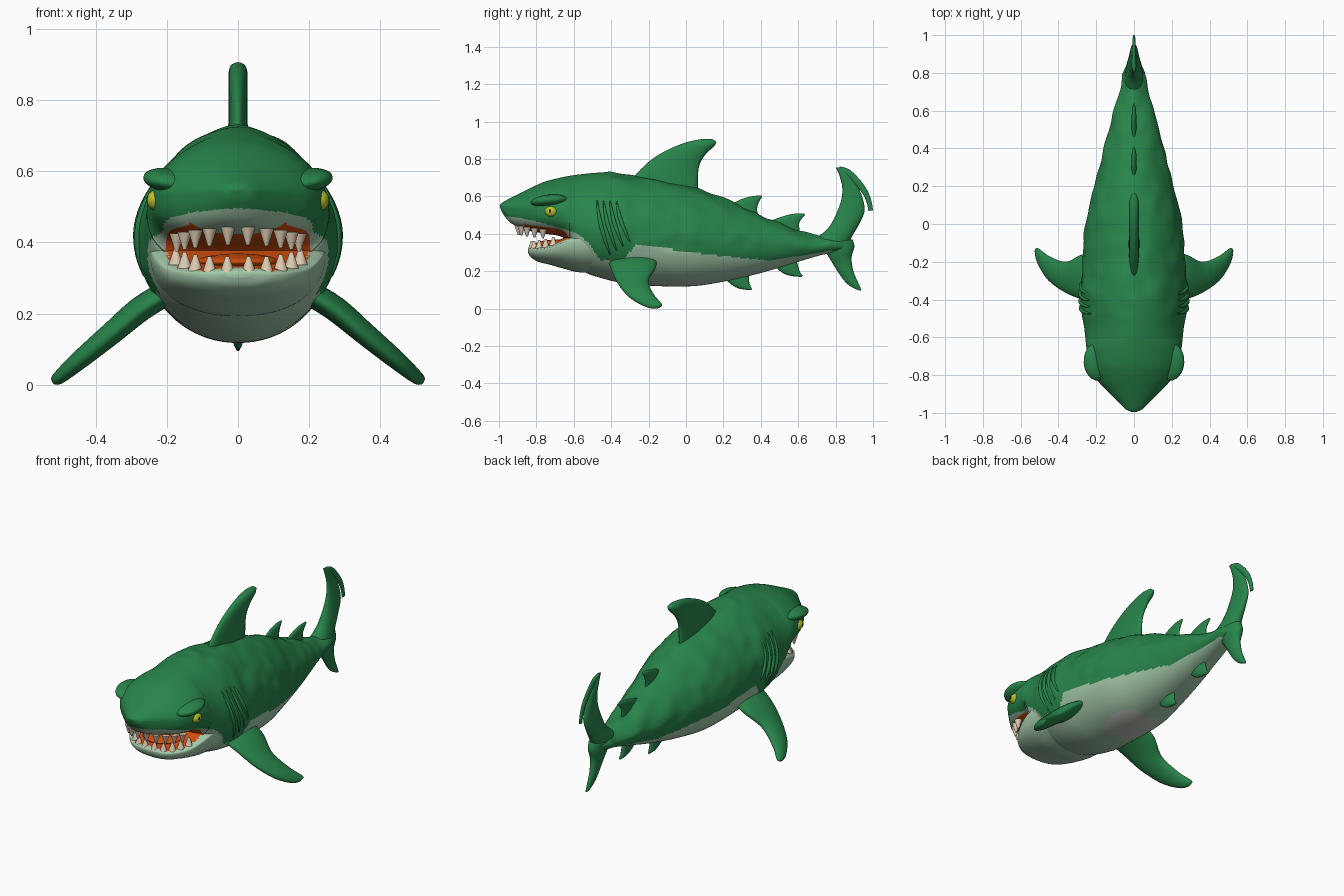
import bpy, bmesh, math
from mathutils import Vector, noise

if "Cube" in bpy.data.objects:
    bpy.data.objects.remove(bpy.data.objects["Cube"])


def material(name, rgb):
    m = bpy.data.materials.new(name)
    m.diffuse_color = (*rgb, 1)
    m.use_nodes = True
    m.node_tree.nodes["Principled BSDF"].inputs["Base Color"].default_value = m.diffuse_color
    return m


GREEN = material("skin green", (0.021, 0.235, 0.070))
PALE = material("belly pale green", (0.37, 0.58, 0.40))
GREY = material("belly grey patch", (0.53, 0.56, 0.50))
ORANGE = material("mouth orange", (0.62, 0.075, 0.004))
IVORY = material("tooth ivory", (0.72, 0.60, 0.45))
YELLOW = material("eye yellow", (0.52, 0.55, 0.02))
BLACK = material("pupil black", (0.01, 0.012, 0.01))
SKIN = [GREEN, PALE, GREY, ORANGE]


def smooth_rows(rows, steps):
    """Catmull-Rom interpolation of rows of numbers."""
    out = []
    for i in range(len(rows) - 1):
        p = [rows[max(0, min(len(rows) - 1, i + k))] for k in (-1, 0, 1, 2)]
        for s in range(steps):
            t = s / steps
            out.append([0.5 * (2 * b + (c - a) * t + (2 * a - 5 * b + 4 * c - d) * t * t
                               + (3 * b - a - 3 * c + d) * t ** 3) for a, b, c, d in zip(*p)])
    return out + [list(rows[-1])]


def lerp_table(table, y):
    for (a, za), (b, zb) in zip(table, table[1:]):
        if y <= b:
            return za + (zb - za) * max(0, (y - a) / (b - a))
    return table[-1][1]


def loft(name, rings, mats, rule=None):
    """Skin closed rings of points into one smooth object."""
    bm = bmesh.new()
    vs = [[bm.verts.new(p) for p in r] for r in rings]
    n = len(vs[0])
    for a, b in zip(vs, vs[1:]):
        for i in range(n):
            bm.faces.new((a[i], a[(i + 1) % n], b[(i + 1) % n], b[i]))
    bm.faces.new(vs[0])
    bm.faces.new(vs[-1])
    bmesh.ops.recalc_face_normals(bm, faces=bm.faces)
    for f in bm.faces:
        f.smooth = True
        if rule:
            f.material_index = rule(f.calc_center_median(), f.normal)
    me = bpy.data.meshes.new(name)
    bm.to_mesh(me)
    bm.free()
    for m in mats:
        me.materials.append(m)
    ob = bpy.data.objects.new(name, me)
    bpy.context.collection.objects.link(ob)
    return ob


def section_point(row, a, low_exp):
    """Point on an oval section: row = y, top, bottom, half width, widest height."""
    y, top, bot, hw, zw = row
    c, s = math.cos(a), math.sin(a)
    e = 2 / (1.78 if s > 0 else low_exp)
    x = hw * math.copysign(abs(c) ** e, c)
    z = zw + (top - zw if s > 0 else zw - bot) * math.copysign(abs(s) ** e, s)
    return Vector((x, y, z))


# Body with upper head
BODY = smooth_rows([
    (-.995, .555, .545, .012, .55), (-.98, .568, .51, .045, .545), (-.94, .59, .46, .085, .54),
    (-.88, .62, .43, .145, .535), (-.82, .65, .412, .20, .53), (-.75, .68, .40, .235, .53),
    (-.67, .70, .385, .25, .52), (-.63, .708, .35, .255, .50), (-.60, .713, .26, .258, .47),
    (-.54, .72, .195, .265, .44), (-.46, .727, .165, .28, .42), (-.36, .722, .14, .285, .41),
    (-.25, .708, .125, .275, .40), (0, .66, .118, .255, .37), (.18, .60, .14, .215, .36),
    (.4, .50, .19, .16, .35), (.6, .42, .25, .105, .34), (.72, .385, .285, .072, .335),
    (.80, .38, .30, .058, .34), (.86, .365, .315, .03, .34), (.89, .345, .335, .005, .34)], 14)
COLOUR_LINE = [(-1, .50), (-.94, .49), (-.88, .485), (-.8, .465), (-.65, .425), (-.58, .40),
               (-.52, .35), (-.46, .26), (-.34, .25), (-.27, .345), (.07, .295), (.45, .255),
               (.77, .31), (.9, .30)]


def nearest_row(y):
    return min(BODY, key=lambda r: abs(r[0] - y))


def body_rule(c, n):
    if -.865 < c.y < -.585 and c.z < .46 and (n.z < -.5 or n.y < -.4):
        if abs(c.x) < .8 * nearest_row(c.y)[3]:
            return 3
    if n.z < 0 and ((abs(c.x) - .05) / .08) ** 2 + ((c.y + .02) / .14) ** 2 < 1:
        return 2
    return 1 if c.z < lerp_table(COLOUR_LINE, c.y) else 0


def bumpy(p, row):
    """Mild lumps on the upper flanks behind the head."""
    if p.y < -.5 or p.y > .8 or p.z < .3:
        return p
    axis = Vector((0, p.y, row[4]))
    fade = min(1, (p.y + .5) * 10, (p.z - .3) * 20)
    return p + (p - axis).normalized() * noise.noise(p * 11) * .01 * fade


SIDES = 120
loft("body", [[bumpy(section_point(r, math.tau * i / SIDES, 2.6 if r[0] < -.62 else 2.05), r)
               for i in range(SIDES)] for r in BODY], SKIN, body_rule)

# Lower jaw
JAW = smooth_rows([
    (-.845, .32, .30, .04, .312), (-.83, .328, .275, .10, .31), (-.79, .335, .25, .155, .315),
    (-.73, .348, .235, .20, .325), (-.66, .375, .215, .23, .35), (-.58, .41, .195, .245, .37),
    (-.48, .40, .19, .25, .37)], 10)


def jaw_rule(c, n):
    hw = min(JAW, key=lambda r: abs(r[0] - c.y))[3]
    return 3 if n.z > .5 and abs(c.x) < .86 * hw and c.y > -.825 else 1


loft("lower_jaw", [[section_point(r, math.tau * i / 80, 2.2) for i in range(80)] for r in JAW],
     SKIN, jaw_rule)


# Fins: rows of leading edge, trailing edge and half thickness, skinned with oval sections
def fin(name, rows, normal=(1, 0, 0)):
    rings = []
    for r in smooth_rows(rows, 6):
        lead, trail, th = Vector(r[0:3]), Vector(r[3:6]), r[6]
        mid, half = (lead + trail) / 2, (lead - trail) / 2
        rings.append([mid + half * math.cos(a) + Vector(normal) * th * math.sin(a)
                      for a in (math.tau * i / 24 for i in range(24))])
    return loft(name, rings, [GREEN])


def upright_fin(name, rows):
    fin(name, [(0, a, b, 0, c, d, t) for a, b, c, d, t in rows])


upright_fin("dorsal_fin", [
    (-.32, .64, .07, .59, .03), (-.27, .715, .063, .66, .028), (-.166, .81, .07, .76, .027),
    (-.03, .878, .105, .825, .027), (.08, .905, .148, .865, .025), (.145, .905, .163, .89, .012)])
upright_fin("second_dorsal_fin", [
    (.18, .52, .39, .47, .015), (.28, .578, .38, .53, .014), (.35, .60, .39, .57, .012),
    (.402, .604, .406, .596, .005)])
upright_fin("third_dorsal_fin", [
    (.40, .45, .61, .39, .015), (.5, .487, .605, .45, .013), (.57, .506, .615, .475, .011),
    (.632, .509, .637, .50, .005)])
upright_fin("front_anal_fin", [
    (.18, .19, .34, .20, .02), (.24, .13, .337, .15, .017), (.29, .105, .345, .122, .012),
    (.347, .099, .354, .104, .005)])
upright_fin("rear_anal_fin", [
    (.44, .26, .59, .27, .02), (.51, .195, .60, .225, .016), (.56, .175, .61, .195, .012),
    (.617, .169, .625, .176, .005)])
upright_fin("tail_upper_lobe", [
    (.70, .38, .86, .33, .05), (.76, .43, .89, .39, .04), (.80, .50, .925, .45, .03),
    (.83, .58, .955, .53, .022), (.835, .65, .93, .63, .017), (.817, .72, .89, .69, .015),
    (.80, .755, .84, .752, .008)])
upright_fin("tail_trailing_strip", [
    (.82, .76, .82, .73, .01), (.87, .745, .855, .70, .01), (.92, .70, .895, .672, .009),
    (.965, .64, .94, .62, .009), (.99, .58, .965, .57, .008), (1.0, .525, .975, .522, .006)])
upright_fin("tail_lower_lobe", [
    (.72, .34, .89, .37, .045), (.76, .28, .90, .33, .038), (.80, .215, .885, .27, .025),
    (.845, .15, .895, .20, .018), (.885, .115, .92, .14, .012), (.93, .095, .938, .10, .005)])

# Pectoral fins: x, z, leading y, trailing y, half thickness
PECTORAL = [(.17, .27, -.42, -.16, .035), (.27, .21, -.40, -.16, .036),
            (.36, .135, -.365, -.20, .032), (.45, .06, -.30, -.17, .026),
            (.505, .013, -.215, -.13, .018), (.52, .004, -.16, -.13, .009)]
for s, side in ((1, "right"), (-1, "left")):
    fin(side + "_pectoral_fin", [(s * x, a, z, s * x, b, z + .012, t) for x, z, a, b, t in PECTORAL],
        (.63 * s, 0, .77))


# Rounded head details
def ball(name, loc, scale, mat, rot=(0, 0, 0)):
    bpy.ops.mesh.primitive_uv_sphere_add(segments=24, ring_count=14, location=loc, rotation=rot)
    ob = bpy.context.object
    ob.name, ob.scale = name, scale
    ob.data.materials.append(mat)
    bpy.ops.object.shade_smooth()


def tooth(name, x, y, z, length, up):
    bpy.ops.mesh.primitive_cone_add(vertices=12, radius1=.021, radius2=.005, depth=length,
                                    location=(x, y, z), rotation=(0 if up else math.pi, 0, 0))
    bpy.context.object.name = name
    bpy.context.object.data.materials.append(IVORY)
    bpy.ops.object.shade_smooth_by_angle()


UPPER = [(.028, -.895, .418), (.08, -.88, .415), (.12, -.85, .41), (.15, -.81, .405),
         (.172, -.765, .40)]
LOWER = [(.03, -.825, .338), (.08, -.812, .338), (.12, -.785, .343), (.15, -.75, .35),
         (.175, -.71, .36)]
ball("tongue", (0, -.68, .345), (.12, .125, .024), ORANGE)
for s, side in ((1, "right"), (-1, "left")):
    ball(side + "_brow", (s * .195, -.73, .575), (.072, .10, .033), GREEN, (.1, -s * .12, -s * .08))
    ball(side + "_eye", (s * .226, -.72, .519), (.031, .036, .030), YELLOW)
    ball(side + "_pupil", (s * .253, -.726, .521), (.005, .008, .010), BLACK)
    for i, (x, y, z) in enumerate(UPPER):
        tooth(f"{side}_upper_tooth_{i}", s * x, y, z, .05, False)
    for i, (x, y, z) in enumerate(LOWER):
        tooth(f"{side}_lower_tooth_{i}", s * x, y, z, .046, True)
    # Gill ridges that follow the body surface
    for g in range(4):
        cu = bpy.data.curves.new(f"{side}_gill_{g}", "CURVE")
        cu.dimensions, cu.bevel_depth, cu.bevel_resolution = "3D", .011, 3
        sp = cu.splines.new("POLY")
        sp.points.add(14)
        for k, pt in enumerate(sp.points):
            a = math.radians(34 - (62 - 6 * g) * k / 14)
            y = -.475 + .035 * g + .07 * (k / 14) ** 1.5
            p = section_point([y] + nearest_row(y)[1:], a, 2.05)
            pt.co = (s * p.x, p.y, p.z, 1)
            pt.radius = .25 + .75 * math.sin(math.pi * k / 14)
        cu.materials.append(GREEN)
        bpy.context.collection.objects.link(bpy.data.objects.new(cu.name, cu))
